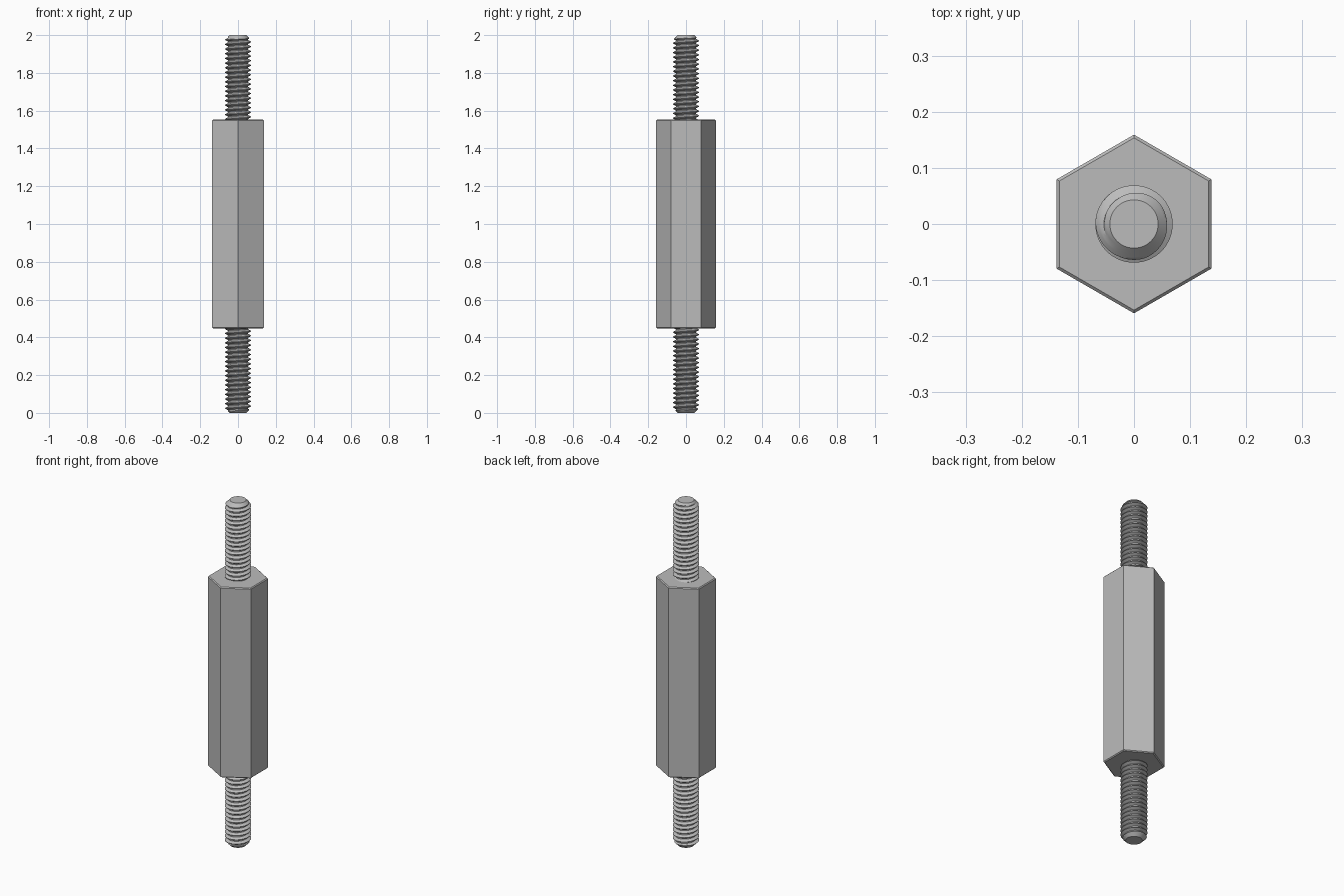
import bpy
import bmesh
from math import cos, sin, pi

HEX_LEN, HEX_R = 1.104, 0.1592      # body length, corner radius
ROD_LEN = 0.448                     # visible threaded length
MAJOR, MINOR, TIP = 0.069, 0.0535, 0.043
PITCH, SEG = 0.0248, 64

cube = bpy.data.objects.get("Cube")
if cube:
    bpy.data.objects.remove(cube)

steel = bpy.data.materials.new("steel_grey")
steel.use_nodes = True
colour = (0.5, 0.5, 0.5, 1)
steel.diffuse_color = colour
steel.node_tree.nodes["Principled BSDF"].inputs["Base Color"].default_value = colour


def finish(bm, name):
    bmesh.ops.recalc_face_normals(bm, faces=bm.faces)
    mesh = bpy.data.meshes.new(name)
    bm.to_mesh(mesh)
    bm.free()
    mesh.materials.append(steel)
    obj = bpy.data.objects.new(name, mesh)
    bpy.context.collection.objects.link(obj)
    return obj


# Hexagonal body with finely chamfered end rims
bm = bmesh.new()
bmesh.ops.create_cone(bm, cap_ends=True, segments=6, radius1=HEX_R,
                      radius2=HEX_R, depth=HEX_LEN)
rims = [e for e in bm.edges if abs(e.verts[0].co.z - e.verts[1].co.z) < 1e-4]
bmesh.ops.bevel(bm, geom=rims, offset=0.005, segments=1, affect='EDGES')
body = finish(bm, "hex_body")
body.location.z = 1


def thread_profile():
    """Radius along one pitch: root flat, flank, crest flat, flank."""
    flank = [0, 0.33, 0.67, 1]
    up = [(0.2 + 0.34 * t, MINOR + (MAJOR - MINOR) * t) for t in flank]
    down = [(0.66 + 0.34 * t, MAJOR - (MAJOR - MINOR) * t) for t in flank[:-1]]
    return [(0, MINOR)] + up + down


def threaded_rod(name):
    """Helical thread rising from inside the body to a chamfered tip."""
    turns = int(ROD_LEN / PITCH) + 4
    rows = [(k + f, r) for k in range(-2, turns - 2) for f, r in thread_profile()]
    bm = bmesh.new()
    columns = []
    for i in range(SEG + 1):
        a = 2 * pi * i / SEG
        column = []
        for f, r in rows:
            z = min(PITCH * (f + i / SEG), ROD_LEN)
            r = min(r, TIP + ROD_LEN - z)
            column.append(bm.verts.new((r * cos(a), r * sin(a), z)))
        columns.append(column)
    for a, b in zip(columns, columns[1:]):
        for j in range(len(rows) - 1):
            bm.faces.new((a[j], b[j], b[j + 1], a[j + 1]))
    bmesh.ops.remove_doubles(bm, verts=bm.verts, dist=1e-5)
    # Flat tip
    tip = [v for v in bm.verts if v.co.z > ROD_LEN - 1e-5]
    edges = [e for e in bm.edges if e.is_boundary and all(v in tip for v in e.verts)]
    bmesh.ops.contextual_create(bm, geom=edges)
    return finish(bm, name)


# Threaded studs on both ends
top = threaded_rod("top_threaded_rod")
top.location.z = 1 + HEX_LEN / 2
bottom = threaded_rod("bottom_threaded_rod")
bottom.rotation_euler.x = pi
bottom.location.z = 1 - HEX_LEN / 2

# Smooth round surfaces, crisp edges
bpy.ops.object.select_all(action='DESELECT')
for rod in (top, bottom):
    rod.select_set(True)
bpy.context.view_layer.objects.active = top
bpy.ops.object.shade_smooth_by_angle(angle=pi / 6)
